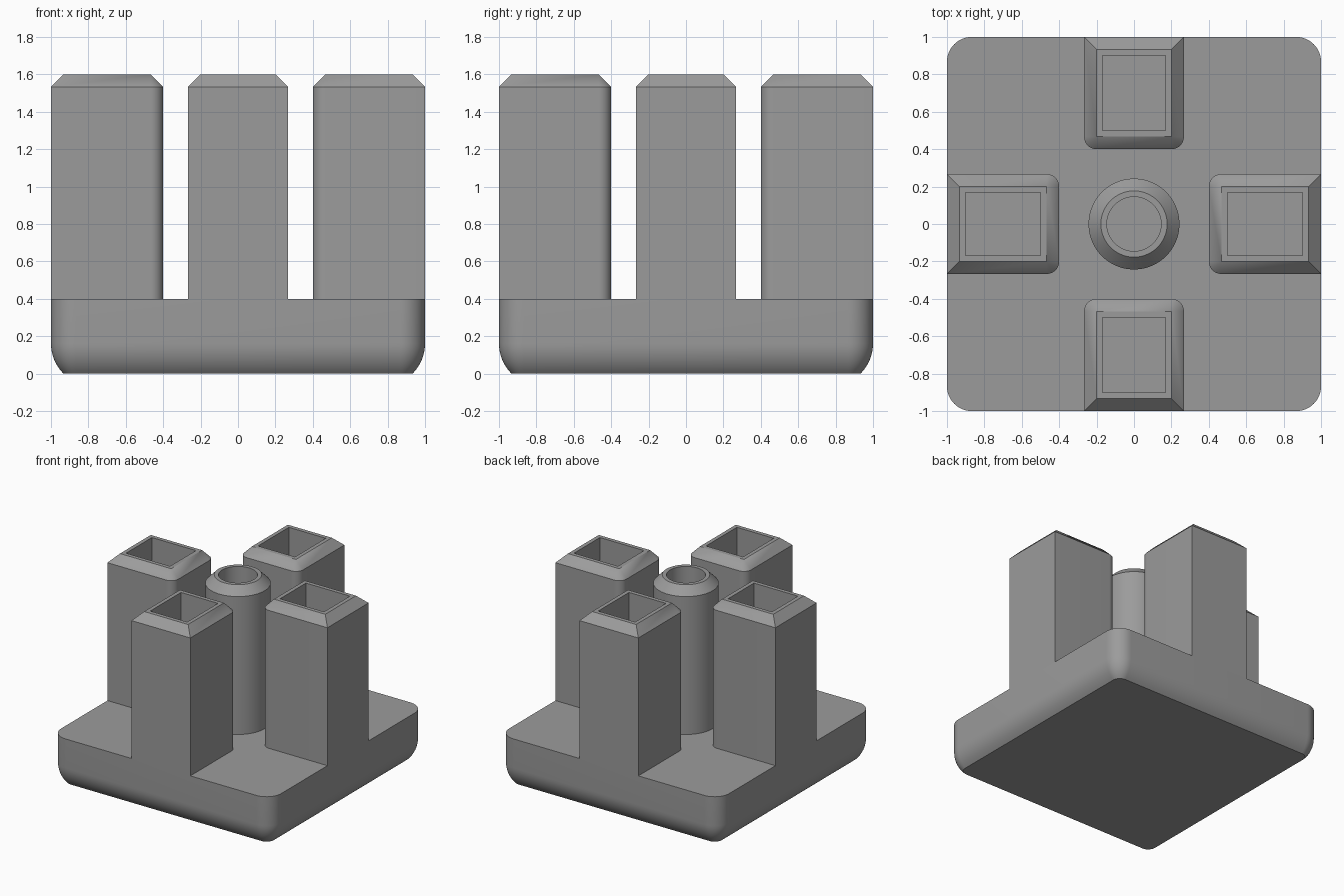
import bpy, bmesh
from math import sin, cos, pi, radians

if "Cube" in bpy.data.objects:
    bpy.data.objects.remove(bpy.data.objects["Cube"])

grey = bpy.data.materials.new("grey plastic")
grey.diffuse_color = (0.33, 0.33, 0.33, 1)
grey.use_nodes = True
grey.node_tree.nodes["Principled BSDF"].inputs["Base Color"].default_value = grey.diffuse_color
SEG = 12  # steps per rounded corner


def rounded_rect(x0, x1, y0, y1, radii, z):
    """Ring of points; radii go counter-clockwise from the +x +y corner."""
    corners = [(x1, y1, -1, -1), (x0, y1, 1, -1), (x0, y0, 1, 1), (x1, y0, -1, 1)]
    ring = []
    for k, ((cx, cy, sx, sy), r) in enumerate(zip(corners, radii)):
        for i in range(SEG + 1):
            a = (k + i / SEG) * pi / 2
            ring.append((cx + sx * r + r * cos(a), cy + sy * r + r * sin(a), z))
    return ring


def circle(r, z, n=96):
    return [(r * cos(2 * pi * i / n), r * sin(2 * pi * i / n), z) for i in range(n)]


def loft(name, rings, cap_start=False, cap_end=False):
    bm = bmesh.new()
    loops = [[bm.verts.new(p) for p in ring] for ring in rings]
    n = len(rings[0])
    for a, b in zip(loops, loops[1:]):
        for i in range(n):
            j = (i + 1) % n
            bm.faces.new((a[i], a[j], b[j], b[i]))
    if cap_start:
        bm.faces.new(loops[0][::-1])
    if cap_end:
        bm.faces.new(loops[-1])
    bmesh.ops.remove_doubles(bm, verts=bm.verts, dist=1e-5)
    mesh = bpy.data.meshes.new(name)
    bm.to_mesh(mesh)
    bm.free()
    mesh.materials.append(grey)
    obj = bpy.data.objects.new(name, mesh)
    bpy.context.collection.objects.link(obj)
    bpy.ops.object.select_all(action='DESELECT')
    obj.select_set(True)
    bpy.context.view_layer.objects.active = obj
    bpy.ops.object.shade_smooth_by_angle(angle=radians(30))
    return obj


BASE_TOP, SHOULDER, TOP = 0.4, 1.533, 1.6
CH = 0.067  # chamfer size

# base: rounded square whose lower edge curves in and ends at 45 degrees
R = CH / (1 - cos(pi / 4))
base_rings = []
for i in range(9):
    a = pi / 4 * (1 - i / 8)
    inset = R * (1 - cos(a))
    h = 1 - inset
    base_rings.append(rounded_rect(-h, h, -h, h, [0.133 - inset] * 4,
                                   R * (sin(pi / 4) - sin(a))))
base_rings.append(rounded_rect(-1, 1, -1, 1, [0.133] * 4, BASE_TOP))
loft("base", base_rings, True, True)

# four hollow square towers, rounded on their inner vertical edges only
for k, side in enumerate(("back", "left", "front", "right")):
    inner, sharp = [0, 0, CH, CH], [0] * 4
    tower = loft(side + "_tower", [
        rounded_rect(-0.267, 0.267, 0.4, 1, inner, BASE_TOP),
        rounded_rect(-0.267, 0.267, 0.4, 1, inner, SHOULDER),
        rounded_rect(-0.2, 0.2, 0.467, 0.933, sharp, TOP),
        rounded_rect(-0.168, 0.168, 0.5, 0.9, sharp, TOP),
        rounded_rect(-0.168, 0.168, 0.5, 0.9, sharp, BASE_TOP)])
    tower.rotation_euler.z = k * pi / 2

# hollow round post in the middle
loft("centre_post", [circle(0.243, BASE_TOP), circle(0.243, SHOULDER),
                     circle(0.177, TOP), circle(0.145, TOP), circle(0.145, BASE_TOP)])
